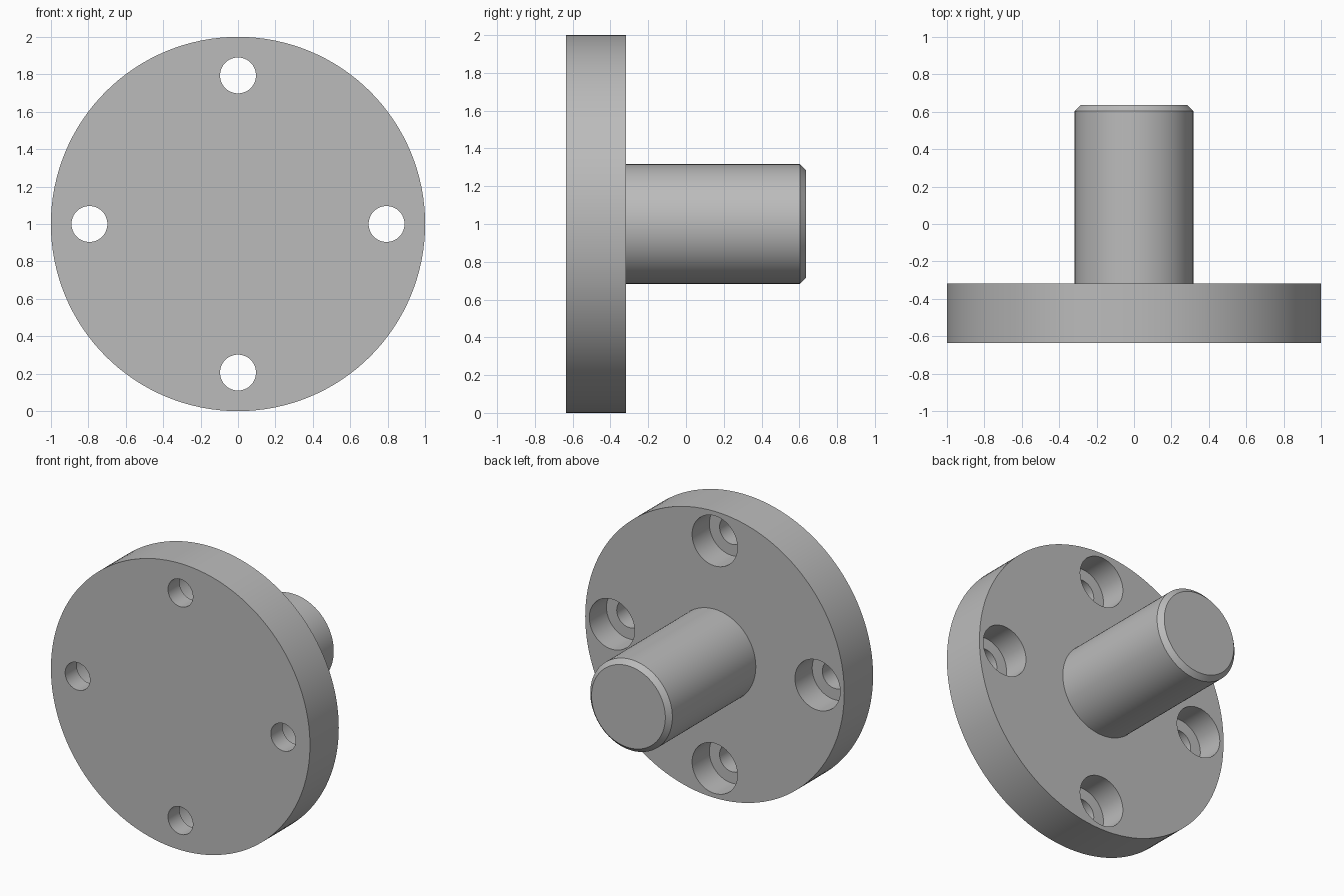
import bpy
import bmesh
from math import radians, pi, sin, cos
from mathutils import Matrix

CENTRE_Z = 1.0
FRONT, BACK, TIP = -0.635, -0.317, 0.635   # y of plate front, plate back, shaft end
FLOOR = BACK - 0.19                        # y of the counterbore floor

if "Cube" in bpy.data.objects:
    bpy.data.objects.remove(bpy.data.objects["Cube"], do_unlink=True)

steel = bpy.data.materials.new("grey steel")
steel.use_nodes = True
colour = (0.5, 0.5, 0.5, 1)
steel.diffuse_color = colour
steel.node_tree.nodes["Principled BSDF"].inputs["Base Color"].default_value = colour


def turned(name, profile, segments, x=0.0, z=CENTRE_Z):
    """Solid of revolution about y from (radius, y) points, with flat end caps."""
    bm = bmesh.new()
    rings = []
    for radius, y in profile:
        rings.append([bm.verts.new((x + radius * cos(2 * pi * i / segments), y,
                                    z + radius * sin(2 * pi * i / segments)))
                      for i in range(segments)])
    for a, b in zip(rings, rings[1:]):
        for i in range(segments):
            j = (i + 1) % segments
            bm.faces.new((a[i], a[j], b[j], b[i]))
    bm.faces.new(rings[0])
    bm.faces.new(rings[-1])
    bmesh.ops.recalc_face_normals(bm, faces=bm.faces)
    mesh = bpy.data.meshes.new(name)
    bm.to_mesh(mesh)
    bm.free()
    mesh.materials.append(steel)
    obj = bpy.data.objects.new(name, mesh)
    bpy.context.collection.objects.link(obj)
    return obj


def activate(obj):
    bpy.ops.object.select_all(action="DESELECT")
    obj.select_set(True)
    bpy.context.view_layer.objects.active = obj


# Round plate and chamfered shaft
flange = turned("flange", [(1.0, FRONT), (1.0, BACK)], 128)
shaft = turned("shaft", [(0.317, BACK - 0.02), (0.317, TIP - 0.032), (0.285, TIP)], 96)

# Four stepped bolt holes: narrow through hole, wide counterbore at the back
hole = [(0.096, FRONT - 0.1), (0.096, FLOOR), (0.175, FLOOR), (0.175, BACK + 0.1)]
for k in range(4):
    angle = k * pi / 2
    cutter = turned("bolt_hole_cutter", hole, 48,
                    0.794 * cos(angle), CENTRE_Z + 0.794 * sin(angle))
    cutter.hide_render = True
    cut = flange.modifiers.new("bolt hole", "BOOLEAN")
    cut.operation = "DIFFERENCE"
    cut.solver = "EXACT"
    cut.object = cutter
    activate(flange)
    bpy.ops.object.modifier_apply(modifier=cut.name)
    bpy.data.objects.remove(cutter, do_unlink=True)

# Smooth round walls, crisp edges
for part in (flange, shaft):
    activate(part)
    bpy.ops.object.shade_smooth_by_angle(angle=radians(30))
